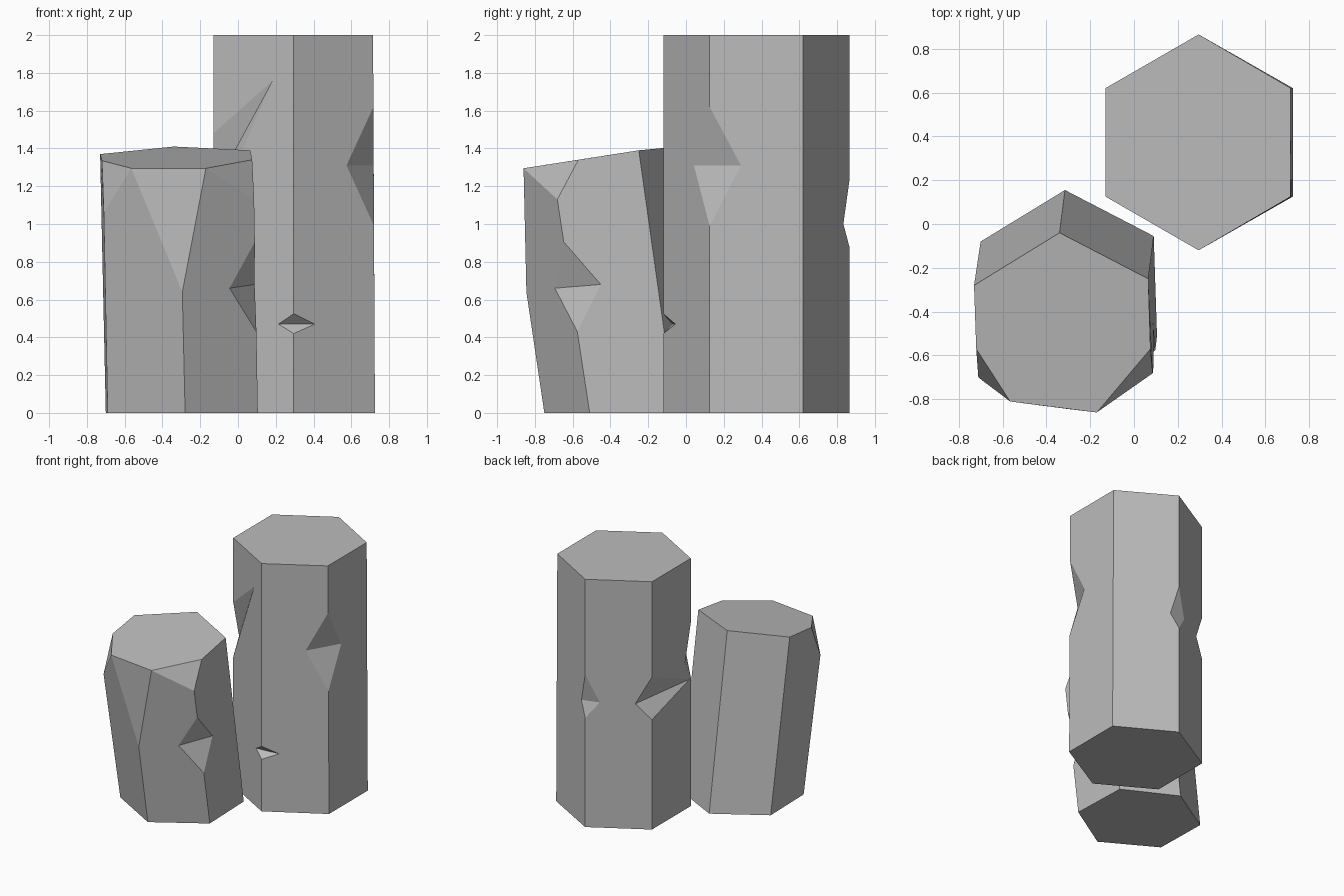
import bpy
import bmesh
from mathutils import Vector

cube = bpy.data.objects.get("Cube")
if cube:
    bpy.data.objects.remove(cube, do_unlink=True)

stone = bpy.data.materials.new("grey_stone")
stone.use_nodes = True
GREY = (0.5, 0.5, 0.5, 1.0)
stone.diffuse_color = GREY
stone.node_tree.nodes["Principled BSDF"].inputs["Base Color"].default_value = GREY


def build_column(name, bottom, top, notches, chips):
    """Six-sided column. Corners run front, then round by the +x side.
    notches: corner -> (low z, high z, (fraction, z) on previous side, same on next side)
    chips: corner -> (z on the edge, rim point on previous side, rim point on next side)"""
    bottom = [Vector(p) for p in bottom]
    top = [Vector(p) for p in top]
    n = len(bottom)

    def on_edge(i, z):
        i %= n
        return bottom[i].lerp(top[i], z / top[i].z)

    def on_side(i, j, fraction, z):
        return on_edge(i, z).lerp(on_edge(j, z), fraction)

    bm = bmesh.new()
    cache = {}

    def add_face(points):
        keys = dict.fromkeys(tuple(round(c, 4) for c in p) for p in points)
        for k in keys:
            if k not in cache:
                cache[k] = bm.verts.new(k)
        bm.faces.new([cache[k] for k in keys])

    # each corner has one upward path per neighbouring side
    before, after = [], []
    for i in range(n):
        a, b = [bottom[i]], [bottom[i]]
        if i in notches:
            low, high, p, q = notches[i]
            low, high = on_edge(i, low), on_edge(i, high)
            p, q = on_side(i, i - 1, *p), on_side(i, i + 1, *q)
            a += [low, p, high]
            b += [low, q, high]
            add_face([low, q, p])
            add_face([high, p, q])
        if i in chips:
            z, p, q = chips[i]
            tip = on_edge(i, z)
            a += [tip, Vector(p)]
            b += [tip, Vector(q)]
            add_face([tip, q, p])
        else:
            a.append(top[i])
            b.append(top[i])
        before.append(a)
        after.append(b)

    # sides, base and top
    for i in range(n):
        add_face(before[(i + 1) % n] + after[i][::-1])
    add_face(bottom[::-1])
    add_face([path[-1] for i in range(n) for path in (before[i], after[i])])

    bmesh.ops.recalc_face_normals(bm, faces=bm.faces[:])
    mesh = bpy.data.meshes.new(name)
    bm.to_mesh(mesh)
    bm.free()
    mesh.materials.append(stone)
    obj = bpy.data.objects.new(name, mesh)
    bpy.context.collection.objects.link(obj)
    return obj


def hexagon(left, right, z):
    mid = 0.295
    return [(mid, -0.12, z), (right, 0.125, z), (right, 0.62, z),
            (mid, 0.865, z), (left, 0.62, z), (left, 0.125, z)]


# tall upright column with chipped edges
build_column(
    "tall_column", hexagon(-0.13, 0.725, 0), hexagon(-0.13, 0.715, 2),
    notches={
        0: (0.42, 0.525, (0.19, 0.47), (0.26, 0.47)),
        1: (0.99, 1.62, (0.34, 1.31), (0.335, 1.31)),
        3: (0.88, 1.23, (0.13, 1.0), (0.22, 1.01)),
        4: (0.886, 1.23, (0.25, 1.01), (0.97, 1.03)),
        5: (1.04, 1.48, (0.15, 1.18), (0.74, 1.76)),
    },
    chips={})

# short column leaning forward, with three broken top corners
rim_left, rim_right = (-0.565, -0.81, 1.295), (-0.17, -0.86, 1.295)
build_column(
    "short_column",
    [(-0.28, -0.75, 0), (0.105, -0.51, 0), (0.09, -0.055, 0),
     (-0.315, 0.155, 0), (-0.70, -0.08, 0), (-0.69, -0.515, 0)],
    [(-0.31, -0.943, 1.3), (0.082, -0.71, 1.32), (0.065, -0.25, 1.39),
     (-0.34, -0.04, 1.41), (-0.73, -0.28, 1.37), (-0.715, -0.742, 1.3)],
    notches={1: (0.43, 0.905, (0.355, 0.66), (0.35, 0.68))},
    chips={
        0: (0.64, rim_left, rim_right),
        1: (1.13, rim_right, (0.075, -0.57, 1.34)),
        5: (1.06, (-0.72, -0.57, 1.335), rim_left),
    })
